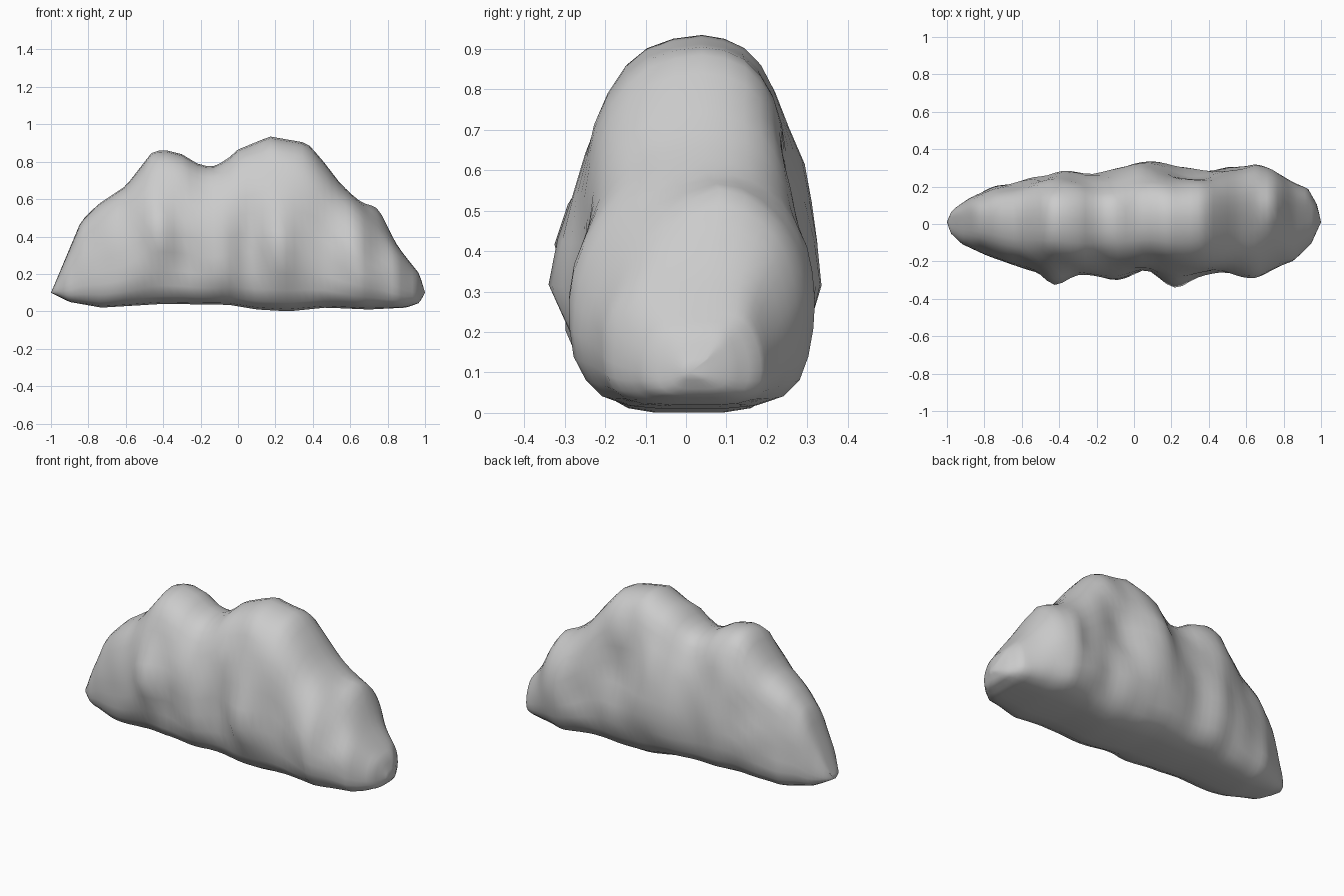
import bpy, bmesh, math
from mathutils import Vector, noise

if "Cube" in bpy.data.objects:
    bpy.data.objects.remove(bpy.data.objects["Cube"])

# Silhouette profiles read along the length of the rock: (x, value)
TOP = [(-1, .10), (-.97, .17), (-.84, .48), (-.75, .57), (-.6, .67), (-.46, .85), (-.4, .865),
       (-.3, .84), (-.2, .78), (-.12, .775), (-.05, .82), (0, .865), (.17, .935), (.37, .90),
       (.45, .81), (.55, .68), (.65, .585), (.75, .49), (.85, .35), (.97, .2), (1, .10)]
BOTTOM = [(-1, .10), (-.9, .05), (-.73, .02), (-.4, .04), (-.05, .035), (.1, .01),
          (.27, 0), (.47, .02), (.7, .01), (.9, .02), (.97, .045), (1, .10)]
FRONT = [(-1, .01), (-.98, -.05), (-.92, -.11), (-.66, -.22), (-.5, -.25), (-.25, -.28), (-.1, -.29),
         (.07, -.265), (.2, -.28), (.4, -.27), (.55, -.27), (.65, -.28), (.85, -.2), (.95, -.1), (1, .01)]
BACK = [(-1, .01), (-.98, .06), (-.95, .09), (-.88, .14), (-.75, .2), (-.6, .23), (-.4, .275), (-.2, .275),
        (0, .30), (.2, .295), (.38, .29), (.55, .3), (.65, .31), (.8, .25), (.93, .19), (.98, .1), (1, .01)]
# Upright half section: (relative half width, relative height)
SECTION = [(0, 0), (.3, .0), (.55, .012), (.76, .05), (.9, .12), (.98, .22), (1, .34), (.99, .46),
           (.95, .58), (.88, .69), (.8, .78), (.7, .86), (.58, .92), (.42, .965), (.22, .99), (0, 1)]
# Lumps and hollows: (side, x, z, x radius, z radius, outward push)
LUMPS = [(-1, -.43, .43, .08, .14, .075), (-1, .23, .33, .08, .14, .06), (-1, -.1, .28, .1, .15, .02),
         (-1, .05, .3, .07, .18, -.025), (-1, .47, .4, .07, .18, -.02), (-1, -.28, .28, .07, .13, -.02),
         (-1, .65, .25, .1, .15, .015), (-1, -.15, .7, .1, .15, -.025), (-1, .3, .68, .1, .15, .015),
         (1, .04, .57, .08, .12, .03), (1, .08, .33, .13, .13, .04), (1, .3, .5, .12, .15, -.05),
         (1, .32, .3, .08, .1, .02), (1, .67, .38, .09, .15, .025), (1, -.14, .68, .1, .14, -.02)]


def sample(profile, x):
    for (x0, v0), (x1, v1) in zip(profile, profile[1:]):
        if x <= x1:
            return v0 + (v1 - v0) * (x - x0) / (x1 - x0)
    return profile[-1][1]


def section_point(x, side, width, height):
    low, high = sample(BOTTOM, x), sample(TOP, x)
    front, back = sample(FRONT, x), sample(BACK, x)
    # The sections get boxier toward the right end
    boxy = max(0, min(1, (x - .5) / .3))
    width = width ** (1 - .15 * boxy) if height > .34 else width
    y = (front + back) / 2 + side * width * (back - front) / 2
    z = low + height * (high - low)
    body = width * (1 - x ** 4)
    for s, lx, lz, rx, rz, push in LUMPS:
        if s == side:
            y += side * body * push * math.exp(-((x - lx) / rx) ** 2 - ((z - lz) / rz) ** 2)
    y += .02 * body * noise.noise(Vector((x * 6, y * 5 + 3, z * 6)))
    y += .03 * height * height * (1 - width)
    # Small shoulder on the right slope, set toward the back
    shoulder = math.exp(-((x - .75) / .07) ** 2)
    y += .04 * shoulder * height * height
    z += .055 * shoulder * height ** 3 * math.exp(-((y - .09) / .12) ** 2)
    return (x, y, z)


# Rock body lofted through the sections, with a point at each end
ring = [(1, w, h) for w, h in SECTION] + [(-1, w, h) for w, h in SECTION[-2:0:-1]]
bm = bmesh.new()
N = 64
loops = []
for i in range(1, N):
    u = -1 + 2 * i / N
    x = .3 * u + .7 * math.sin(u * math.pi / 2)
    loops.append([bm.verts.new(section_point(x, *p)) for p in ring])
left, right = bm.verts.new((-1, .01, .1)), bm.verts.new((1, .01, .1))
count = len(ring)
for k in range(count):
    j = (k + 1) % count
    for a, b in zip(loops, loops[1:]):
        bm.faces.new((a[k], a[j], b[j], b[k]))
    bm.faces.new((left, loops[0][j], loops[0][k]))
    bm.faces.new((right, loops[-1][k], loops[-1][j]))
bmesh.ops.recalc_face_normals(bm, faces=bm.faces)
for f in bm.faces:
    f.smooth = True

mesh = bpy.data.meshes.new("rock")
bm.to_mesh(mesh)
bm.free()
rock = bpy.data.objects.new("rock", mesh)
bpy.context.collection.objects.link(rock)
